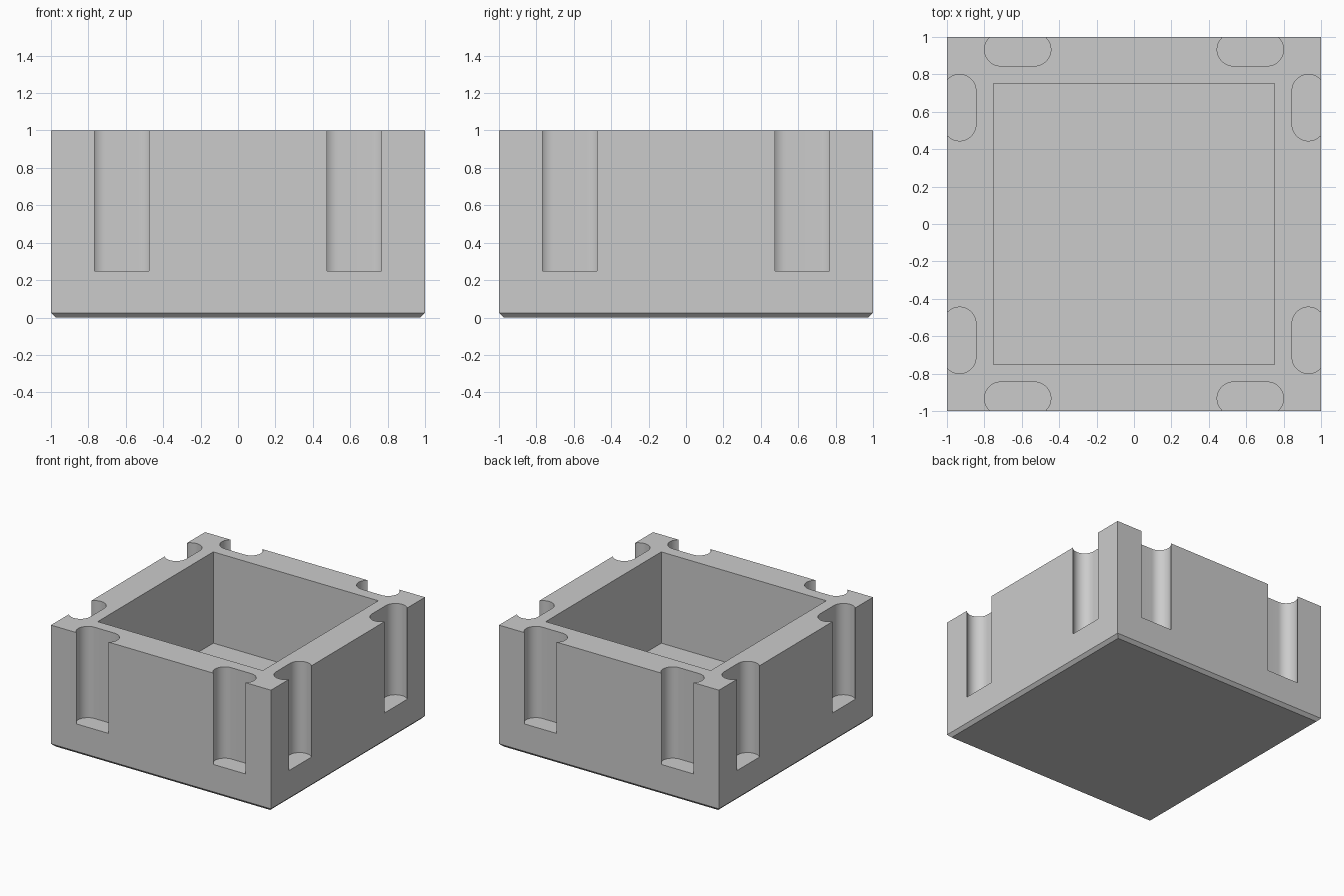
import bpy, bmesh, math
from mathutils import Matrix, Vector

if "Cube" in bpy.data.objects:
    bpy.data.objects.remove(bpy.data.objects["Cube"])

grey = bpy.data.materials.new("plain grey")
grey.diffuse_color = (0.6, 0.6, 0.6, 1)
grey.use_nodes = True
grey.node_tree.nodes["Principled BSDF"].inputs["Base Color"].default_value = grey.diffuse_color


def prism(name, outline, rings):
    """Stack scaled copies of an outline at (z, scale) rings and close the ends."""
    bm = bmesh.new()
    loops = [[bm.verts.new((x * s, y * s, z)) for x, y in outline] for z, s in rings]
    n = len(outline)
    for a, b in zip(loops, loops[1:]):
        for i in range(n):
            bm.faces.new((a[i], a[(i + 1) % n], b[(i + 1) % n], b[i]))
    bm.faces.new(loops[0][::-1])
    bm.faces.new(loops[-1])
    mesh = bpy.data.meshes.new(name)
    bm.to_mesh(mesh)
    bm.free()
    mesh.materials.append(grey)
    obj = bpy.data.objects.new(name, mesh)
    bpy.context.collection.objects.link(obj)
    return obj


square = [(-1, -1), (1, -1), (1, 1), (-1, 1)]
FLOOR = 0.25

# Block with a chamfered bottom edge
box = prism("square_box", square, [(0, 0.975), (0.025, 1), (1, 1)])

# Square cavity
cutters = [prism("cavity_cutter", square, [(FLOOR, 0.75), (1.2, 0.75)])]

# Round-ended slots, two in each side wall
R, HALF, CX, CY, STEPS = 0.0875, 0.09, 0.622, -0.9325, 24
for side in range(4):
    turn = Matrix.Rotation(side * math.pi / 2, 3, 'Z')
    for sx in (-1, 1):
        pill = []
        for end, start in ((1, -math.pi / 2), (-1, math.pi / 2)):
            for i in range(STEPS + 1):
                a = start + math.pi * i / STEPS
                p = turn @ Vector((sx * CX + end * HALF + R * math.cos(a),
                                   CY + R * math.sin(a), 0))
                pill.append((p.x, p.y))
        cutters.append(prism("slot_cutter", pill, [(FLOOR, 1), (1.2, 1)]))

# Cut everything out of the block
bpy.context.view_layer.objects.active = box
box.select_set(True)
for cutter in cutters:
    mod = box.modifiers.new("cut", 'BOOLEAN')
    mod.operation = 'DIFFERENCE'
    mod.solver = 'EXACT'
    mod.object = cutter
    bpy.ops.object.modifier_apply(modifier=mod.name)
    bpy.data.objects.remove(cutter)

# Smooth slot walls, sharp edges elsewhere
bpy.ops.object.shade_smooth_by_angle(angle=math.radians(30))
